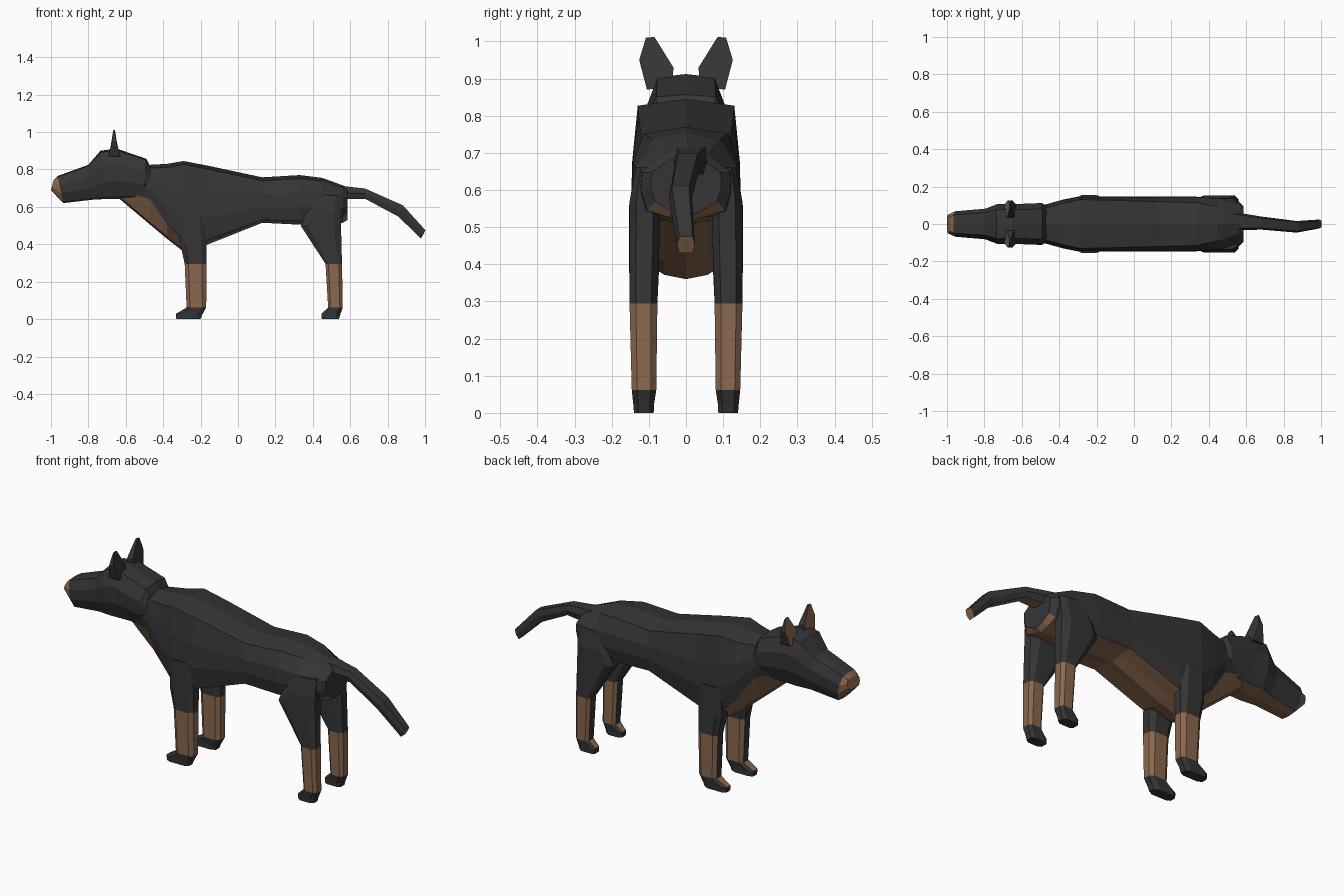
import bpy, bmesh


def material(name, rgb):
    m = bpy.data.materials.new(name)
    m.diffuse_color = (*rgb, 1)
    return m


DARK = material("dark_coat", (0.036, 0.036, 0.036))
TAN = material("tan_coat", (0.26, 0.14, 0.078))


def loft(name, rings, tan, cap_a=0, cap_b=0):
    """Skin a list of equal rings; tan(i, j) says which quads are tan."""
    bm = bmesh.new()
    vs = [[bm.verts.new(p) for p in r] for r in rings]
    n = len(rings[0])
    for i in range(len(vs) - 1):
        for j in range(n):
            k = (j + 1) % n
            f = bm.faces.new((vs[i][j], vs[i][k], vs[i + 1][k], vs[i + 1][j]))
            f.material_index = int(tan(i, j))
    bm.faces.new(vs[0][::-1]).material_index = cap_a
    bm.faces.new(vs[-1]).material_index = cap_b
    bmesh.ops.recalc_face_normals(bm, faces=bm.faces)
    me = bpy.data.meshes.new(name)
    bm.to_mesh(me)
    bm.free()
    me.materials.append(DARK)
    me.materials.append(TAN)
    ob = bpy.data.objects.new(name, me)
    bpy.context.collection.objects.link(ob)
    return ob


def mirror(half):
    """Close a top-to-bottom half ring by reflecting it in y."""
    return half + [(x, -y, z) for x, y, z in half[-2:0:-1]]


# Body: x, top z, lower side z, belly z, half width, top half width
body = [(-0.63, 0.80, 0.69, 0.64, 0.08, 0.06),
        (-0.47, 0.825, 0.64, 0.505, 0.105, 0.085),
        (-0.38, 0.83, 0.51, 0.43, 0.13, 0.11),
        (-0.29, 0.845, 0.42, 0.36, 0.148, 0.13),
        (-0.16, 0.82, 0.425, 0.40, 0.148, 0.128),
        (0.13, 0.758, 0.53, 0.515, 0.146, 0.12),
        (0.33, 0.77, 0.525, 0.505, 0.146, 0.115),
        (0.45, 0.755, 0.53, 0.51, 0.14, 0.09),
        (0.56, 0.715, 0.545, 0.515, 0.12, 0.055),
        (0.585, 0.70, 0.57, 0.53, 0.095, 0.04)]
rings = []
for x, zt, zs, zb, w, wt in body:
    h = zt - zs
    rings.append(mirror([(x, 0, zt), (x, wt, zt - 0.018), (x, w * 0.98, zs + 0.6 * h),
                         (x, w, zs + 0.3 * h), (x, w * 0.88, zs),
                         (x, w * 0.4, zb + 0.012), (x, 0, zb)]))
loft("body", rings, lambda i, j: 4 <= j <= 7)

# Head: top x, top z, bottom x, bottom z, half width
head = [(-0.985, 0.745, -1.0, 0.69, 0.052),
        (-0.965, 0.765, -0.935, 0.62, 0.068),
        (-0.80, 0.825, -0.78, 0.638, 0.082),
        (-0.735, 0.90, -0.71, 0.642, 0.108),
        (-0.65, 0.912, -0.65, 0.642, 0.106),
        (-0.49, 0.857, -0.505, 0.648, 0.112),
        (-0.465, 0.81, -0.48, 0.69, 0.10)]
rings = []
for xt, zt, xb, zb, w in head:
    half = [(0, 1), (0.72, 0.97), (1, 0.68), (0.97, 0.35), (0.7, 0.04), (0, 0)]
    rings.append(mirror([(xb + (xt - xb) * t, w * y, zb + (zt - zb) * t) for y, t in half]))
loft("head", rings, lambda i, j: i == 0 or j in (4, 5), cap_a=1)

# Tail: x, centre y, top z, bottom z, half width
tail = [(0.53, 0.015, 0.715, 0.64, 0.05), (0.68, 0.005, 0.698, 0.643, 0.035),
        (0.87, -0.015, 0.608, 0.548, 0.031), (0.99, 0.0, 0.475, 0.43, 0.024)]
rings = []
for k, (x, cy, zt, zb, w) in enumerate(tail):
    lean = 0.012 if k > 1 else 0
    rings.append([(x + lean, cy + w * 0.75, zt), (x, cy + w, (zt + zb) / 2),
                  (x - lean, cy + w * 0.75, zb), (x - lean, cy - w * 0.75, zb),
                  (x, cy - w, (zt + zb) / 2), (x + lean, cy - w * 0.75, zt)])
loft("tail", rings, lambda i, j: j == 2, cap_b=1)

# Ears: outline in y and z, thinner towards the tip, tan inside
outline = [(0.036, 0.88), (0.034, 0.93), (0.085, 1.012), (0.108, 1.01), (0.126, 0.95), (0.105, 0.87)]
for side, label in ((-1, "right"), (1, "left")):
    rings = []
    for s in (-1, 1):
        rings.append([(-0.662 + s * (0.004 + 0.2 * (1.015 - z)) - 0.1 * abs(y - 0.08) * s,
                       side * y, z) for y, z in outline])
    loft("ear_" + label, rings, lambda i, j: False, cap_a=1)

# Legs: z at front, z at back, x range, inner and outer y
front = [(0.0, 0.0, -0.33, -0.20, 0.087, 0.14), (0.028, 0.022, -0.332, -0.192, 0.086, 0.142),
         (0.062, 0.062, -0.275, -0.17, 0.08, 0.146), (0.295, 0.295, -0.285, -0.168, 0.077, 0.152),
         (0.40, 0.40, -0.308, -0.168, 0.072, 0.153), (0.56, 0.56, -0.305, -0.178, 0.08, 0.154)]
rear = [(0.0, 0.0, 0.448, 0.54, 0.087, 0.14), (0.028, 0.022, 0.446, 0.546, 0.086, 0.142),
        (0.062, 0.062, 0.482, 0.56, 0.08, 0.146), (0.295, 0.295, 0.468, 0.556, 0.077, 0.152),
        (0.50, 0.52, 0.335, 0.55, 0.07, 0.152), (0.56, 0.57, 0.36, 0.55, 0.07, 0.152),
        (0.66, 0.66, 0.40, 0.55, 0.07, 0.136)]
octagon = [(-1, -0.6), (-1, 0.6), (-0.65, 1), (0.6, 1), (1, 0.55), (1, -0.55), (0.6, -1), (-0.65, -1)]
for label, data in (("front", front), ("rear", rear)):
    for side, hand in ((-1, "right"), (1, "left")):
        rings = []
        for zf, zb, x0, x1, y0, y1 in data:
            rings.append([((x0 + x1) / 2 + u * (x1 - x0) / 2,
                           side * ((y0 + y1) / 2 + v * (y1 - y0) / 2),
                           zf + (zb - zf) * (u + 1) / 2) for u, v in octagon])
        # tan shins with a dark front stripe, tan patch on top of the toes
        loft(f"{label}_leg_{hand}", rings,
             lambda i, j: (i == 2 and j != 0) or (i == 1 and j == 0))
